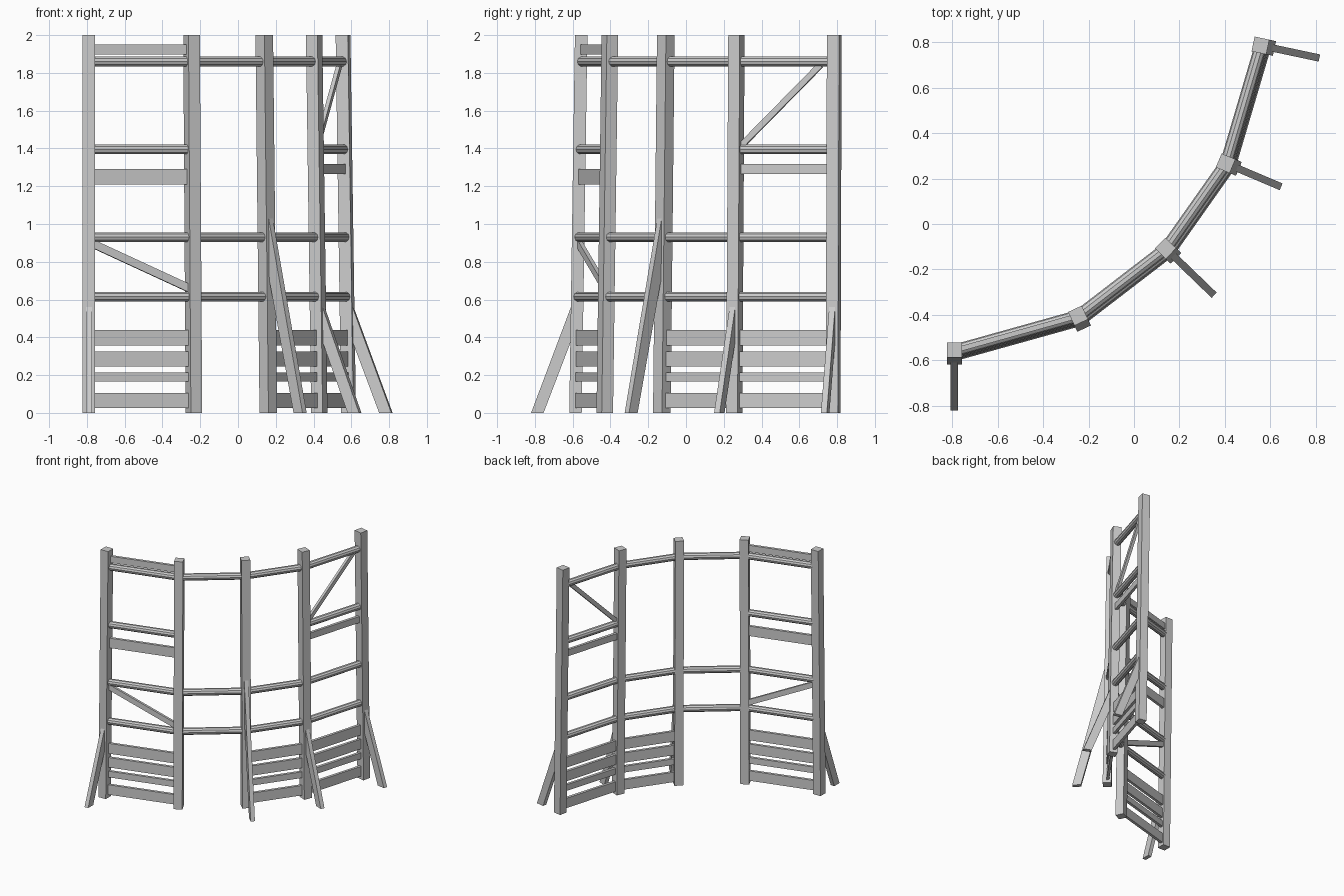
import bpy, bmesh
from math import sin, cos, radians
from mathutils import Vector, Matrix

if "Cube" in bpy.data.objects:
    bpy.data.objects.remove(bpy.data.objects["Cube"])

LEAN = 0.03      # posts drift outward toward the ground
H = 2.0
S = 0.033        # half post width
# top position x, y and facing angle of each post
POSTS = [(-0.79, -0.555, 0), (-0.246, -0.403, 25), (0.139, -0.107, 46),
         (0.403, 0.267, 67), (0.556, 0.785, 78)]


def outward(i):
    r = radians(POSTS[i][2])
    return Vector((sin(r), -cos(r), 0))


def along(i):
    r = radians(POSTS[i][2])
    return Vector((cos(r), sin(r), 0))


def centre(i, z):
    x, y, _ = POSTS[i]
    return Vector((x, y, z)) + outward(i) * LEAN * (1 - z / H)


def finish(name, bm):
    bmesh.ops.recalc_face_normals(bm, faces=bm.faces)
    mesh = bpy.data.meshes.new(name)
    bm.to_mesh(mesh)
    bm.free()
    bpy.context.collection.objects.link(bpy.data.objects.new(name, mesh))


def loft(name, ring_a, ring_b):
    """Solid between two matching polygons."""
    bm = bmesh.new()
    a = [bm.verts.new(p) for p in ring_a]
    b = [bm.verts.new(p) for p in ring_b]
    n = len(a)
    bm.faces.new(a)
    bm.faces.new(b)
    for k in range(n):
        bm.faces.new((a[k], a[(k + 1) % n], b[(k + 1) % n], b[k]))
    finish(name, bm)


def bar(name, a, b, section):
    """Sweep a (sideways, upward) section straight from a to b."""
    d = (b - a).normalized()
    side = d.cross(Vector((0, 0, 1))).normalized()
    up = side.cross(d)
    loft(name, *[[p + side * u + up * v for u, v in section] for p in (a, b)])


def rect(w, h):
    return [(-w / 2, -h / 2), (w / 2, -h / 2), (w / 2, h / 2), (-w / 2, h / 2)]


ROUND = [(0.027 * cos(radians(36 * k)), 0.027 * sin(radians(36 * k))) for k in range(10)]

# leaning square posts
for i in range(5):
    rings = [[centre(i, z) + along(i) * u * S + outward(i) * v * S
              for u, v in ((-1, -1), (1, -1), (1, 1), (-1, 1))] for z in (0, H)]
    loft(f"post_{i}", *rings)

# round rails through every bay, plus an extra one in the end bays
for i in range(4):
    for z in (0.615, 0.93, 1.86) + ((1.395,) if i in (0, 3) else ()):
        bar(f"rail_{i}", centre(i, z), centre(i + 1, z), ROUND)

# flat planks: centre height and board width
LOW = [(0.065, 0.08), (0.19, 0.05), (0.285, 0.08), (0.398, 0.083)]
PLANKS = {0: LOW + [(1.25, 0.08), (1.925, 0.053)], 2: LOW, 3: LOW + [(1.292, 0.052)]}
for i, boards in PLANKS.items():
    for z, h in boards:
        bar(f"plank_{i}", centre(i, z), centre(i + 1, z), rect(0.022, h))

# diagonal struts
bar("diagonal_left", centre(0, 0.905), centre(1, 0.65), rect(0.022, 0.042))
bar("diagonal_right", centre(3, 1.385), centre(4, 1.915).lerp(centre(3, 1.385), 0.14), rect(0.022, 0.032))

# ground braces: post, top height, reach
for i, top, reach in ((0, 0.585, 0.265), (2, 1.04, 0.297), (3, 0.585, 0.265), (4, 0.585, 0.265)):
    base = Vector(POSTS[i][:2] + (0,))
    profile = [(0.045, top), (reach, 0), (reach - 0.066, 0), (0.02, top * 0.8), (0.02, top)]
    rings = [[base + outward(i) * d + Vector((0, 0, z)) + along(i) * s * 0.016
              for d, z in profile] for s in (-1, 1)]
    loft(f"brace_{i}", *rings)
